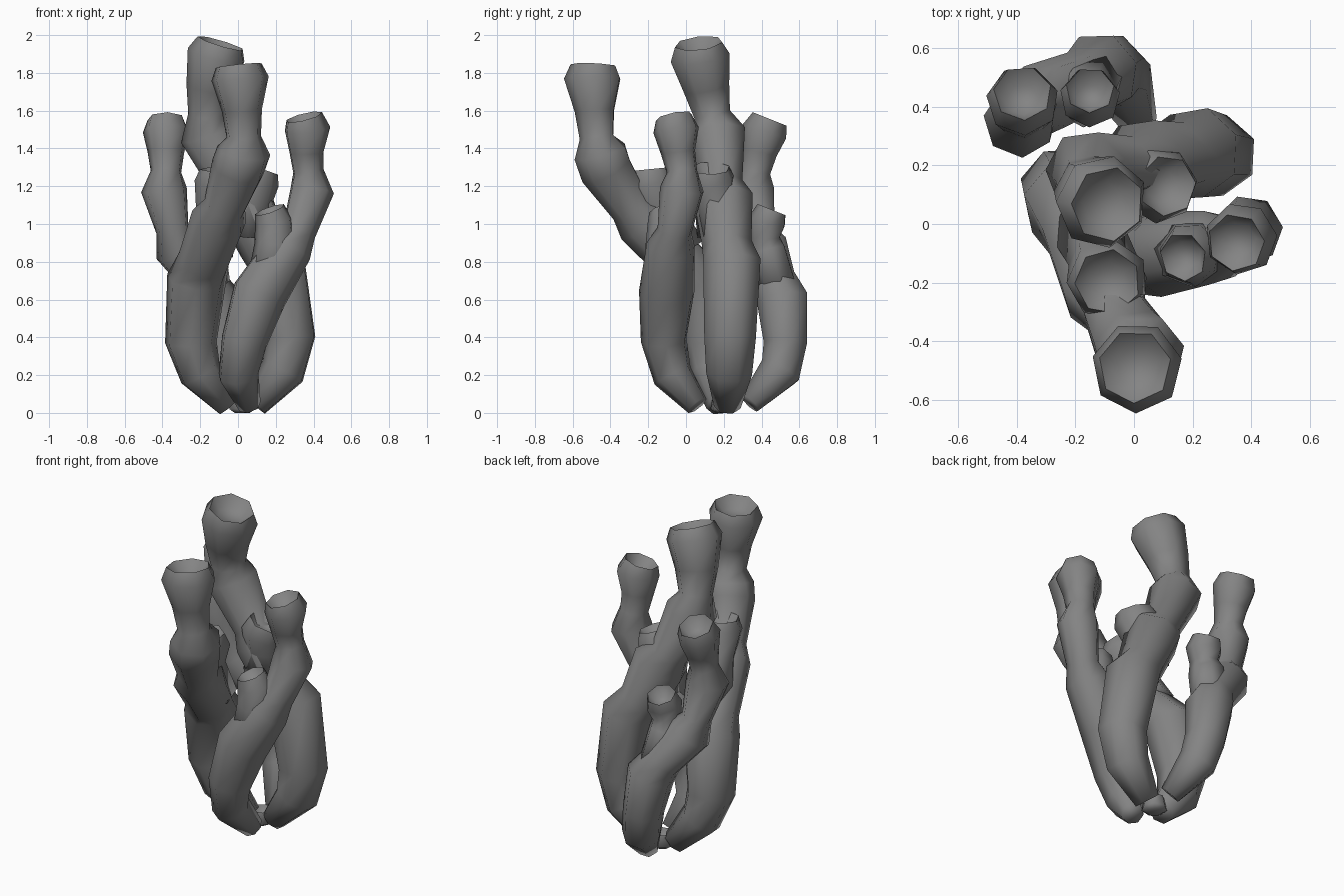
import bpy, bmesh, math
from mathutils import Vector

SIDES = 7
grey = bpy.data.materials.new("sponge_grey")
grey.diffuse_color = (0.23, 0.23, 0.23, 1)


def tube(name, pts, turn=0.0, face=(0, 0, 1)):
    """Seven-sided sponge tube through (x, y, z, radius); its hollow mouth looks along face."""
    bm = bmesh.new()
    P = [Vector(p[:3]) for p in pts]
    rings = []
    last = len(P) - 1
    face = Vector(face).normalized()
    for i, p in enumerate(P):
        d = (P[min(i + 1, last)] - P[max(i - 1, 0)]).normalized()
        if i == last:
            d = (d + face).normalized()
        rings.append((p, d, pts[i][3]))
    # rounded lip and shallow recessed cup
    p, d, r = rings[-1]
    for k, off in ((0.80, 0.07), (0.45, 0.01)):
        rings.append((p + face * off, face, r * k))
    prev = None
    for p, d, r in rings:
        u = (Vector((1, 0, 0)) - d * d.x).normalized()
        v = d.cross(u)
        ring = []
        for s in range(SIDES):
            a = 2 * math.pi * s / SIDES + turn
            ring.append(bm.verts.new(p + (u * math.cos(a) + v * math.sin(a)) * r * 1.04))
        if prev is None:
            bm.faces.new(ring[::-1])
        else:
            for s in range(SIDES):
                t = (s + 1) % SIDES
                bm.faces.new((prev[s], prev[t], ring[t], ring[s]))
        prev = ring
    bm.faces.new(prev)
    me = bpy.data.meshes.new(name)
    bm.to_mesh(me)
    bm.free()
    me.materials.append(grey)
    ob = bpy.data.objects.new(name, me)
    bpy.context.collection.objects.link(ob)
    bpy.ops.object.select_all(action='DESELECT')
    ob.select_set(True)
    bpy.context.view_layer.objects.active = ob
    bpy.ops.object.shade_smooth_by_angle(angle=math.radians(110))


# left trunk, leaning forward to the front mouth
tube("left_trunk", [
    (-0.05, 0.18, 0.04, .07), (-0.20, 0.14, 0.21, .115), (-0.25, 0.12, 0.37, .135),
    (-0.22, 0.07, 0.70, .155), (-0.18, -0.02, 0.80, .135), (-0.10, -0.23, 1.02, .145),
    (-0.07, -0.29, 1.09, .11), (0.00, -0.42, 1.29, .14), (0.03, -0.45, 1.38, .14),
    (0.03, -0.47, 1.46, .09), (0.02, -0.48, 1.60, .105), (0.01, -0.49, 1.77, .15)],
    0.2, (-0.1, 0.05, 1))
tube("left_trunk_bud", [
    (-0.15, -0.03, 0.86, .13), (-0.12, -0.13, 1.08, .10), (-0.09, -0.19, 1.22, .135)],
    0.5, (0, -0.1, 1))

# front trunk, leaning right
tube("front_trunk", [
    (0.06, 0.06, 0.04, .06), (0.00, -0.07, 0.20, .105), (0.03, -0.115, 0.38, .12),
    (0.11, -0.10, 0.63, .145), (0.27, -0.08, 0.88, .125), (0.32, -0.06, 0.96, .09),
    (0.39, -0.02, 1.18, .115), (0.37, -0.02, 1.28, .08), (0.36, -0.04, 1.38, .09),
    (0.365, -0.05, 1.50, .12)], 0.1, (-0.25, -0.2, 1))
tube("front_trunk_bud", [
    (0.15, -0.10, 0.68, .10), (0.20, -0.10, 0.89, .11), (0.19, -0.10, 1.01, .10)],
    0.3, (-0.35, -0.2, 1))

# right trunk, rising to the tallest mouth
tube("right_trunk", [
    (0.09, 0.22, 0.04, .07), (0.24, 0.23, 0.22, .12), (0.28, 0.235, 0.40, .135),
    (0.21, 0.245, 0.80, .15), (0.14, 0.22, 0.88, .13), (0.03, 0.20, 1.13, .155),
    (-0.03, 0.19, 1.21, .11), (-0.16, 0.17, 1.48, .145), (-0.165, 0.14, 1.58, .095),
    (-0.15, 0.11, 1.72, .12), (-0.11, 0.075, 1.89, .155)], 0.4, (0.3, -0.12, 1))
tube("right_trunk_bud", [
    (0.07, 0.19, 0.95, .13), (0.07, 0.16, 1.12, .11), (0.09, 0.13, 1.23, .125)],
    0.1, (0.35, 0, 1))

# back trunk, leaning left
tube("back_trunk", [
    (0.02, 0.34, 0.05, .06), (-0.05, 0.50, 0.22, .11), (-0.08, 0.53, 0.37, .115),
    (-0.12, 0.515, 0.60, .135), (-0.18, 0.48, 0.69, .11), (-0.32, 0.42, 0.87, .125),
    (-0.345, 0.39, 0.96, .085), (-0.39, 0.35, 1.18, .12), (-0.38, 0.37, 1.28, .08),
    (-0.38, 0.39, 1.38, .095), (-0.38, 0.42, 1.49, .12)], 0.3, (0, 0.4, 1))
tube("back_trunk_bud", [
    (-0.14, 0.49, 0.66, .10), (-0.17, 0.43, 0.86, .10), (-0.16, 0.42, 0.93, .08),
    (-0.15, 0.43, 1.01, .10)], 0.2, (0, 0.4, 1))

# small plug joining the trunks at the ground
tube("holdfast", [(0.02, 0.2, 0.0, .04), (0.02, 0.2, 0.02, .07)], 0.0)
